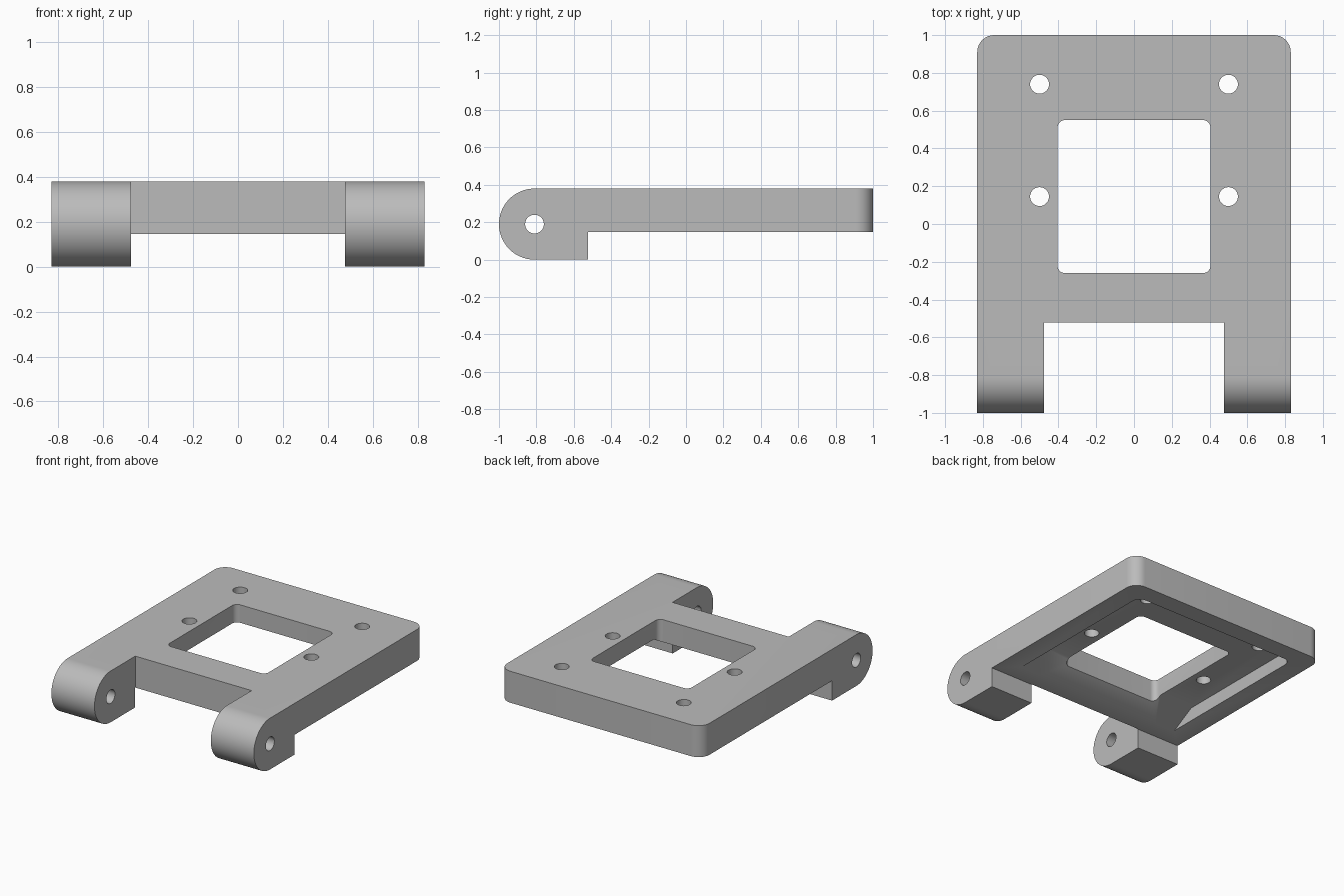
import bpy
import bmesh
from math import sin, cos, pi, radians

cube = bpy.data.objects.get("Cube")
if cube:
    bpy.data.objects.remove(cube, do_unlink=True)

HALF_WIDTH, HEIGHT = 0.83, 0.38
PLATE_BOTTOM, FLOOR = 0.147, 0.247
PIN_Y, PIN_Z = -0.81, HEIGHT / 2
ARM_BACK = -0.525

grey = bpy.data.materials.new("plain grey")
grey.use_nodes = True
grey.diffuse_color = (0.5, 0.5, 0.5, 1)
grey.node_tree.nodes["Principled BSDF"].inputs["Base Color"].default_value = (0.5, 0.5, 0.5, 1)


def arc(cx, cy, r, start, end, steps):
    angles = [radians(start + (end - start) * i / steps) for i in range(steps + 1)]
    return [(cx + r * cos(a), cy + r * sin(a)) for a in angles]


def circle(cx, cy, r, steps=40):
    return arc(cx, cy, r, 0, 360, steps)[:-1]


def rectangle(x0, y0, x1, y1):
    return [(x0, y0), (x1, y0), (x1, y1), (x0, y1)]


def prism(name, profile, axis, low, high, radius=0, round_from=-9):
    """Extrude a profile along x or z; round the upright edges behind round_from."""
    bm = bmesh.new()
    place = (lambda p: (low, p[0], p[1])) if axis == "x" else (lambda p: (p[0], p[1], low))
    face = bm.faces.new([bm.verts.new(place(p)) for p in profile])
    moved = bmesh.ops.extrude_face_region(bm, geom=[face])["geom"]
    shift = (high - low, 0, 0) if axis == "x" else (0, 0, high - low)
    bmesh.ops.translate(bm, vec=shift, verts=[g for g in moved if isinstance(g, bmesh.types.BMVert)])
    bmesh.ops.recalc_face_normals(bm, faces=bm.faces)
    if radius:
        upright = []
        for e in bm.edges:
            a, b = (v.co for v in e.verts)
            if abs(a.x - b.x) + abs(a.y - b.y) < 1e-5 and a.y > round_from:
                upright.append(e)
        bmesh.ops.bevel(bm, geom=upright, offset=radius, segments=10, profile=0.5, affect="EDGES")
    mesh = bpy.data.meshes.new(name)
    bm.to_mesh(mesh)
    bm.free()
    obj = bpy.data.objects.new(name, mesh)
    bpy.context.collection.objects.link(obj)
    return obj


# Plate and hinge arms share one side profile
side = arc(PIN_Y, PIN_Z, HEIGHT / 2, 90, 270, 40)
side += [(ARM_BACK, 0), (ARM_BACK, PLATE_BOTTOM), (1, PLATE_BOTTOM), (1, HEIGHT)]
body = prism("hinged_plate", side, "x", -HALF_WIDTH, HALF_WIDTH, 0.09, 0.9)
body.data.materials.append(grey)

# Gap between arms, window, and underside recess with its sloped front
recess = [(-0.38, 0.1), (-0.38, PLATE_BOTTOM), (-0.2, FLOOR), (0.86, FLOOR), (0.86, 0.1)]
cutters = [
    prism("arm_gap_cutter", rectangle(-0.477, -1.2, 0.477, ARM_BACK + 0.003), "z", -0.1, 0.5),
    prism("recess_cutter", recess, "x", -0.68, 0.68, 0.06, 0.8),
    prism("window_cutter", rectangle(-0.405, -0.26, 0.405, 0.55), "z", -0.1, 0.5, 0.04),
    prism("pin_hole_cutter", circle(PIN_Y, PIN_Z, 0.05), "x", -1, 1),
]
# Four screw holes
for x in (-0.5, 0.5):
    for y in (0.145, 0.74):
        cutters.append(prism("screw_hole_cutter", circle(x, y, 0.05), "z", -0.1, 0.5))

bpy.context.view_layer.objects.active = body
for cutter in cutters:
    cutter.hide_render = True
    mod = body.modifiers.new("cut", "BOOLEAN")
    mod.operation = "DIFFERENCE"
    mod.solver = "EXACT"
    mod.object = cutter
    bpy.ops.object.modifier_apply(modifier=mod.name)
    bpy.data.objects.remove(cutter, do_unlink=True)

bpy.ops.object.select_all(action="DESELECT")
body.select_set(True)
bpy.ops.object.shade_smooth_by_angle(angle=radians(30))
